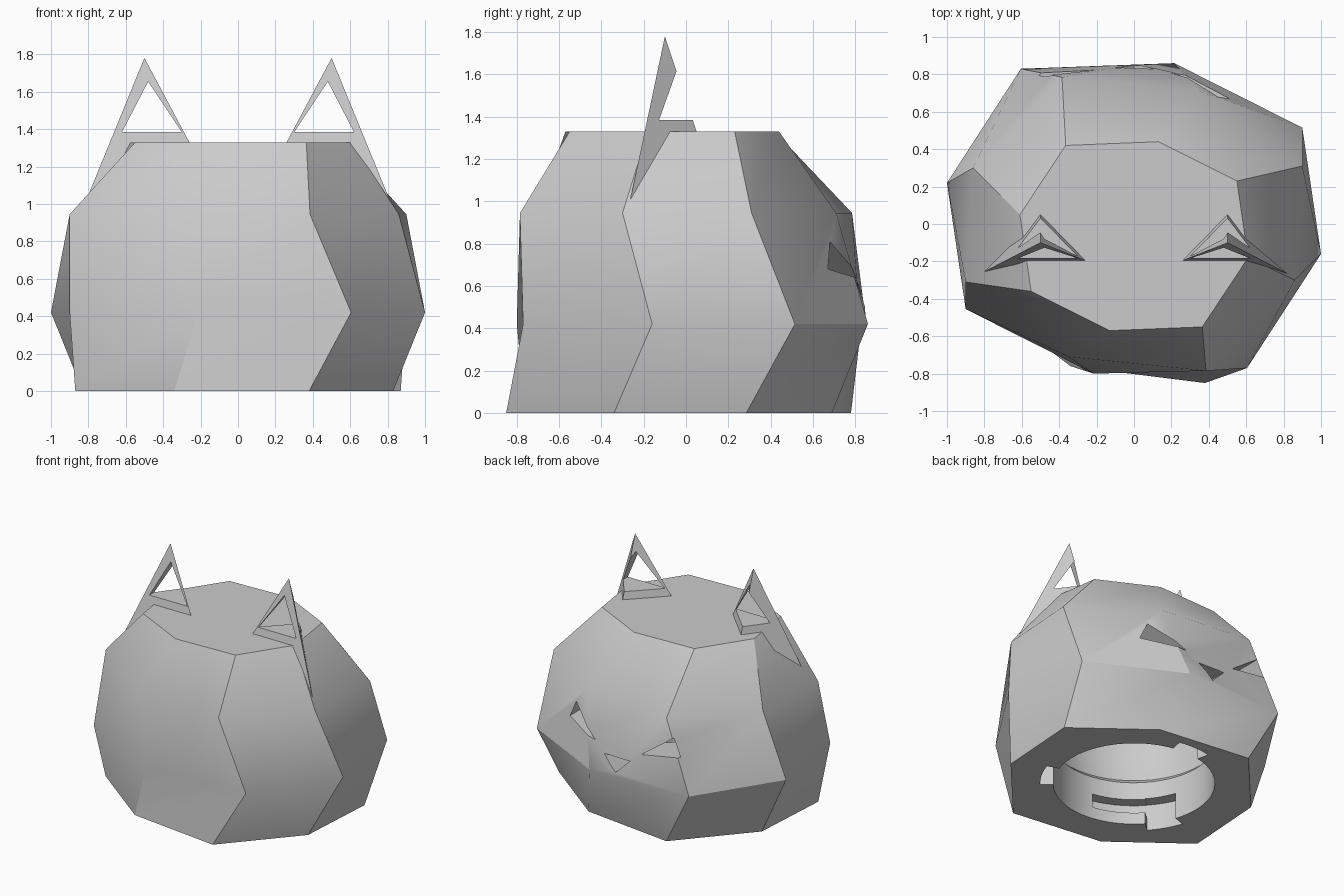
import bpy, bmesh
from math import cos, sin, radians, pi

if "Cube" in bpy.data.objects:
    bpy.data.objects.remove(bpy.data.objects["Cube"], do_unlink=True)

GREY = (0.6, 0.6, 0.6, 1)
grey = bpy.data.materials.new("plain_grey")
grey.use_nodes = True
grey.diffuse_color = GREY
grey.node_tree.nodes["Principled BSDF"].inputs["Base Color"].default_value = GREY


def loft(name, rings):
    """Closed solid through rings of equal point count."""
    bm = bmesh.new()
    loops = [[bm.verts.new(p) for p in ring] for ring in rings]
    n = len(loops[0])
    for low, high in zip(loops, loops[1:]):
        for i in range(n):
            j = (i + 1) % n
            bm.faces.new((low[i], low[j], high[j], high[i]))
    bm.faces.new(loops[0][::-1])
    bm.faces.new(loops[-1])
    bmesh.ops.remove_doubles(bm, verts=bm.verts, dist=1e-5)
    bmesh.ops.recalc_face_normals(bm, faces=bm.faces)
    mesh = bpy.data.meshes.new(name)
    bm.to_mesh(mesh)
    bm.free()
    obj = bpy.data.objects.new(name, mesh)
    bpy.context.collection.objects.link(obj)
    mesh.materials.append(grey)
    return obj


def activate(obj):
    bpy.ops.object.select_all(action='DESELECT')
    obj.select_set(True)
    bpy.context.view_layer.objects.active = obj


def cut(obj, cutter):
    activate(obj)
    mod = obj.modifiers.new("cut", 'BOOLEAN')
    mod.operation = 'DIFFERENCE'
    mod.solver = 'EXACT'
    mod.object = cutter
    bpy.ops.object.modifier_apply(modifier=mod.name)
    bpy.data.objects.remove(cutter, do_unlink=True)


def prism_y(name, outline, y0, y1):
    return loft(name, [[(x, y, z) for x, z in outline] for y in (y0, y1)])


def arc_block(a0, a1, r0, r1, z0, z1, steps=10):
    """Curved block used for the lock slots."""
    rings = []
    for k in range(steps + 1):
        a = radians(a0 + (a1 - a0) * k / steps)
        rings.append([(r * cos(a), r * sin(a), z)
                      for r, z in ((r0, z0), (r1, z0), (r1, z1), (r0, z1))])
    return loft("slot_cutter", rings)


# Body: four uneven octagons, each symmetric about its centre point
LEVELS = [  # height, centre y, half of the corners relative to the centre
    (0.0, -0.035, [(.38, -.815), (.83, -.305), (.87, .32), (.34, .725)]),
    (0.42, 0.03, [(.605, -.80), (1.0, -.19), (.90, .485), (.215, .83)]),
    (0.945, 0.0, [(.385, -.785), (.86, -.30), (.90, .31), (.35, .71)]),
    (1.33, -0.065, [(.365, -.485), (.61, -.115), (.55, .295), (.13, .505)]),
]
rings = []
for z, cy, half in LEVELS:
    full = half + [(-x, -y) for x, y in half]
    rings.append([(x, y + cy, z) for x, y in full])
body = loft("body", rings)

# Hollow inside with a round opening in the base
PROFILE = [(.56, -.1), (.56, .33), (.60, .37), (.63, .6), (.59, .78), (.45, .9), (.2, .95)]
SEG = 48
cut(body, loft("cavity_cutter", [
    [(r * cos(2 * pi * i / SEG), r * sin(2 * pi * i / SEG), z) for i in range(SEG)]
    for r, z in PROFILE]))

# Three L-shaped lock slots in the opening
for turn in (0, 120, 240):
    cut(body, arc_block(turn + 199, turn + 222, .45, .65, -.05, .2))
    cut(body, arc_block(turn + 200, turn + 261, .45, .645, .09, .195))

# Carved eyes and nose on the back side
EYE = [(.45, .81), (.51, .68), (.2, .63)]
for side in (1, -1):
    cut(body, prism_y("eye_cutter", [(side * x, z) for x, z in EYE], .3, 1.2))
cut(body, prism_y("nose_cutter", [(.11, .56), (0, .45), (-.11, .56)], .3, 1.2))

activate(body)
bpy.ops.object.shade_smooth_by_angle(angle=radians(30))

# Ears: leaning three-sided spikes with a triangular window
BASE = [(.82, -.265), (.084, -.265), (.5, .16)]
WINDOW = [(.48, 1.655), (.62, 1.385), (.3, 1.385)]
for side, label in ((1, "left_ear"), (-1, "right_ear")):
    foot = [(side * x, y, 1.0) for x, y in BASE]
    ear = loft(label, [foot, [(side * (.5 + .0004 * i), -.1 + .0004 * (i == 1), 1.78)
                              for i in range(3)]])
    cut(ear, prism_y("window_cutter", [(side * x, z) for x, z in WINDOW], -.6, .6))
